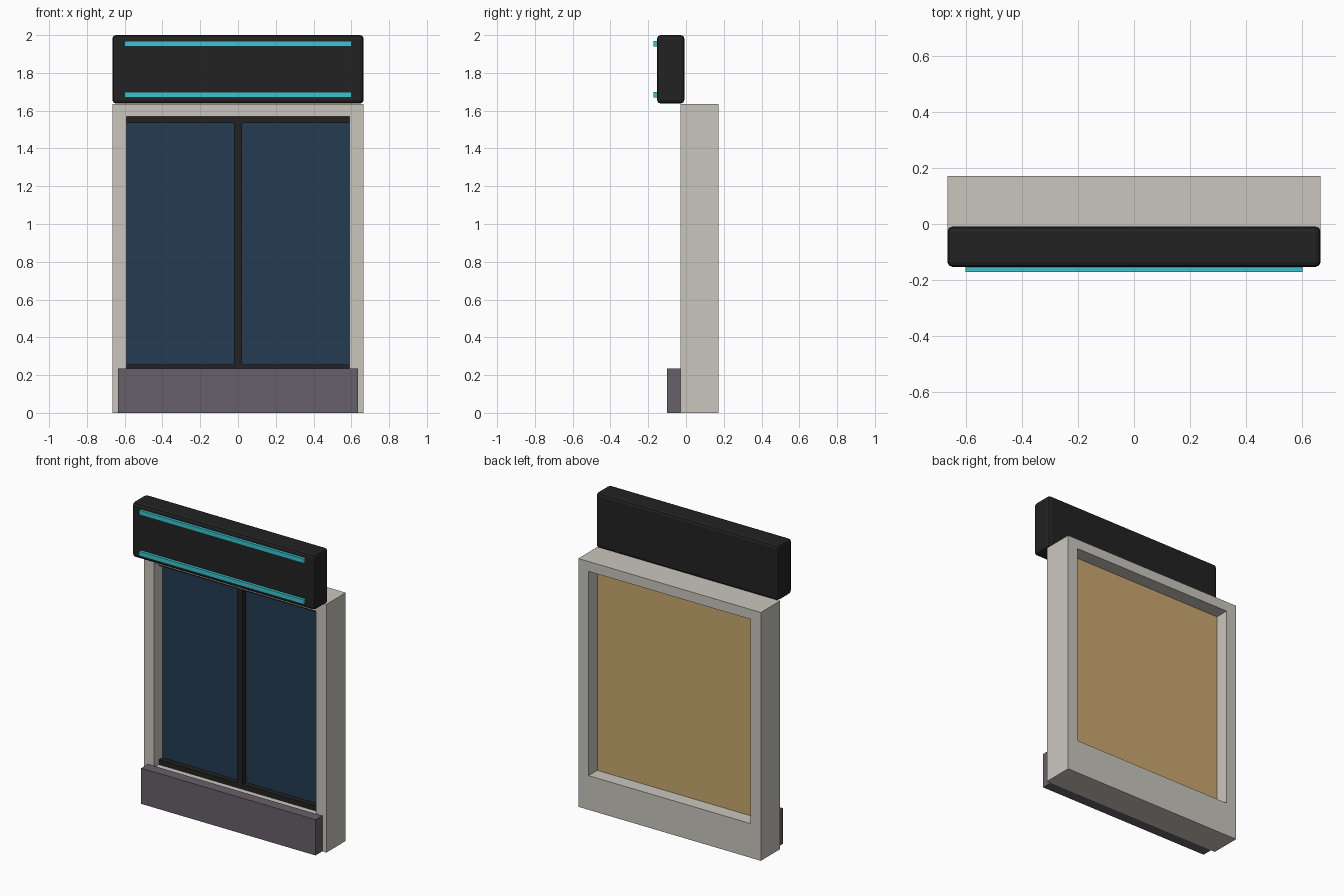
import bpy

if "Cube" in bpy.data.objects:
    bpy.data.objects.remove(bpy.data.objects["Cube"])


def material(name, hex_colour):
    """Flat material from an sRGB hex colour."""
    lin = []
    for i in (0, 2, 4):
        c = int(hex_colour[i:i + 2], 16) / 255
        lin.append(c / 12.92 if c <= 0.04045 else ((c + 0.055) / 1.055) ** 2.4)
    m = bpy.data.materials.new(name)
    m.diffuse_color = (*lin, 1)
    m.use_nodes = True
    m.node_tree.nodes["Principled BSDF"].inputs["Base Color"].default_value = m.diffuse_color
    return m


stone = material("pale_stone", "CAC6BE")
black = material("black", "222222")
blue = material("dark_blue_glass", "243C52")
purple = material("purple_grey", "67606A")
teal = material("teal_light", "3CC3CF")
tan = material("tan_board", "C9A86F")


def box(name, x, y, z, mat, bevel=0):
    """Box from (min, max) ranges, with an optional bevel."""
    bpy.ops.mesh.primitive_cube_add(size=1)
    o = bpy.context.object
    o.name = name
    for v in o.data.vertices:
        v.co = [r[0] if c < 0 else r[1] for c, r in zip(v.co, (x, y, z))]
    o.data.materials.append(mat)
    if bevel:
        b = o.modifiers.new("bevel", "BEVEL")
        b.width, b.segments = bevel, 2
    return o


# Wall surround with a cut opening
wall = box("wall_surround", (-.665, .665), (-.03, .171), (0, 1.635), stone)
cutter = box("opening_cutter", (-.59, .59), (-.5, .5), (.225, 1.57), stone)
cut = wall.modifiers.new("opening", "BOOLEAN")
cut.operation, cut.solver, cut.object = "DIFFERENCE", "EXACT", cutter
bpy.context.view_layer.objects.active = wall
bpy.ops.object.modifier_apply(modifier=cut.name)
bpy.data.objects.remove(cutter)

# Glass and the board behind it
box("window_glass", (-.59, .59), (.055, .068), (.225, 1.57), blue)
box("back_board", (-.59, .59), (.068, .08), (.225, 1.57), tan)

# Window frame bars
box("frame_bottom", (-.59, .59), (.02, .056), (.225, .257), black)
box("frame_top", (-.59, .59), (.02, .056), (1.535, 1.57), black)
box("frame_mullion", (-.02, .02), (.02, .056), (.25, 1.54), black)

# Plinth below the window
box("front_plinth", (-.635, .635), (-.10, -.03), (0, .235), purple)

# Sign box with two light strips
box("sign_box", (-.665, .665), (-.153, -.009), (1.638, 2), black, .018)
for name, z in (("light_strip_lower", 1.67), ("light_strip_upper", 1.94)):
    box(name, (-.60, .60), (-.171, -.15), (z, z + .03), teal)
